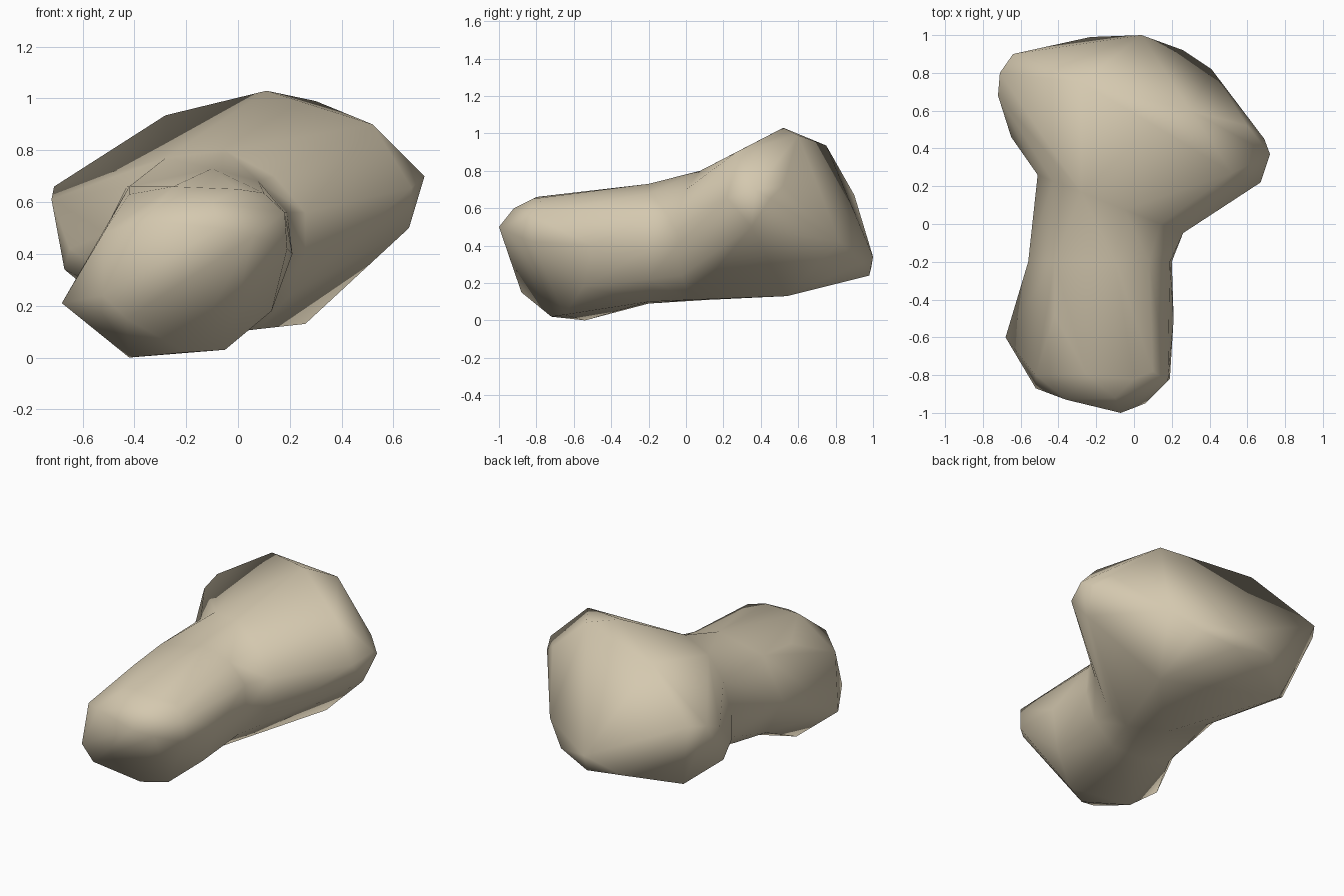
import bpy
import bmesh

cube = bpy.data.objects.get("Cube")
if cube:
    bpy.data.objects.remove(cube, do_unlink=True)

# Corners of the small front lobe: nose, top, sides, belly
front_lobe = [
    (-.07, -1, .5), (.06, -.95, .47), (-.1, -.92, .6), (-.36, -.93, .53),
    (.1, -.78, .635), (0, -.82, .65), (-.25, -.8, .66), (-.42, -.48, .63),
    (.18, -.83, .56), (.19, -.82, .42), (.21, -.5, .4), (.13, -.55, .18),
    (-.52, -.8, .48), (-.52, -.87, .24), (-.43, -.88, .15), (-.68, -.6, .21),
    (-.42, -.54, 0), (-.2, -.72, .02), (-.05, -.65, .03),
]

# Corners of the large rear lobe: crest, left bulge, right bulge, back, belly
rear_lobe = [
    (.11, .52, 1.03), (.3, .6, .99), (.52, .27, .9), (-.28, .75, .935),
    (.67, .22, .655), (.72, .37, .7), (.69, .45, .65), (.6, .52, .72), (.66, .35, .5),
    (-.55, .85, .74), (-.64, .9, .67), (-.71, .8, .66), (-.72, .68, .61),
    (-.65, .46, .42), (-.67, .57, .34), (-.5, .74, .2),
    (.41, .82, .42), (.26, .92, .3), (.04, 1, .34), (.03, .98, .24), (-.23, .99, .28),
    (.26, .54, .13),
]

# Cross-sections of the narrow middle, in x and z
waist = [(.2, .38), (.19, .56), (.08, .68), (-.1, .73), (-.42, .66),
         (-.56, .4), (-.44, .16), (-.2, .09), (0, .1), (.14, .22)]
neck = [(.26, .4), (.26, .56), (.14, .7), (-.05, .8), (-.28, .77), (-.43, .66),
        (-.51, .48), (-.5, .32), (-.38, .2), (-.15, .11), (.08, .11), (.2, .24)]


def add_points(bm, points):
    return [bm.verts.new(p) for p in points]


def add_section(bm, outline, y, lean=0):
    """Flat outline across the y axis, turned so that y changes with x."""
    return add_points(bm, [(x, y + lean * x, z) for x, z in outline])


def wrap(bm, points, open_ends):
    """Skin a convex piece, leaving the shared cross-sections open."""
    bmesh.ops.convex_hull(bm, input=points)
    caps = [f for f in bm.faces
            if any(all(v in end for v in f.verts) for end in open_ends)]
    bmesh.ops.delete(bm, geom=caps, context='FACES')


def make_material(name, colour):
    mat = bpy.data.materials.new(name)
    mat.use_nodes = True
    mat.diffuse_color = colour
    bsdf = next(n for n in mat.node_tree.nodes if n.type == 'BSDF_PRINCIPLED')
    bsdf.inputs["Base Color"].default_value = colour
    bsdf.inputs["Roughness"].default_value = 0.9
    return mat


# Three convex pieces that share the waist and neck sections
bm = bmesh.new()
waist_ring = add_section(bm, waist, -.2)
neck_ring = add_section(bm, neck, .056, -.4)
wrap(bm, add_points(bm, front_lobe) + waist_ring, [waist_ring])
wrap(bm, waist_ring + neck_ring, [waist_ring, neck_ring])
wrap(bm, neck_ring + add_points(bm, rear_lobe), [neck_ring])

# Drop corners that ended up inside, then smooth the skin
loose = [v for v in bm.verts if not v.link_faces]
bmesh.ops.delete(bm, geom=loose, context='VERTS')
bmesh.ops.recalc_face_normals(bm, faces=bm.faces)
for face in bm.faces:
    face.smooth = True

# One continuous rock body
mesh = bpy.data.meshes.new("rock_body")
bm.to_mesh(mesh)
bm.free()
mesh.materials.append(make_material("sandy tan rock", (0.66, 0.58, 0.43, 1)))
rock = bpy.data.objects.new("rock_body", mesh)
bpy.context.collection.objects.link(rock)
